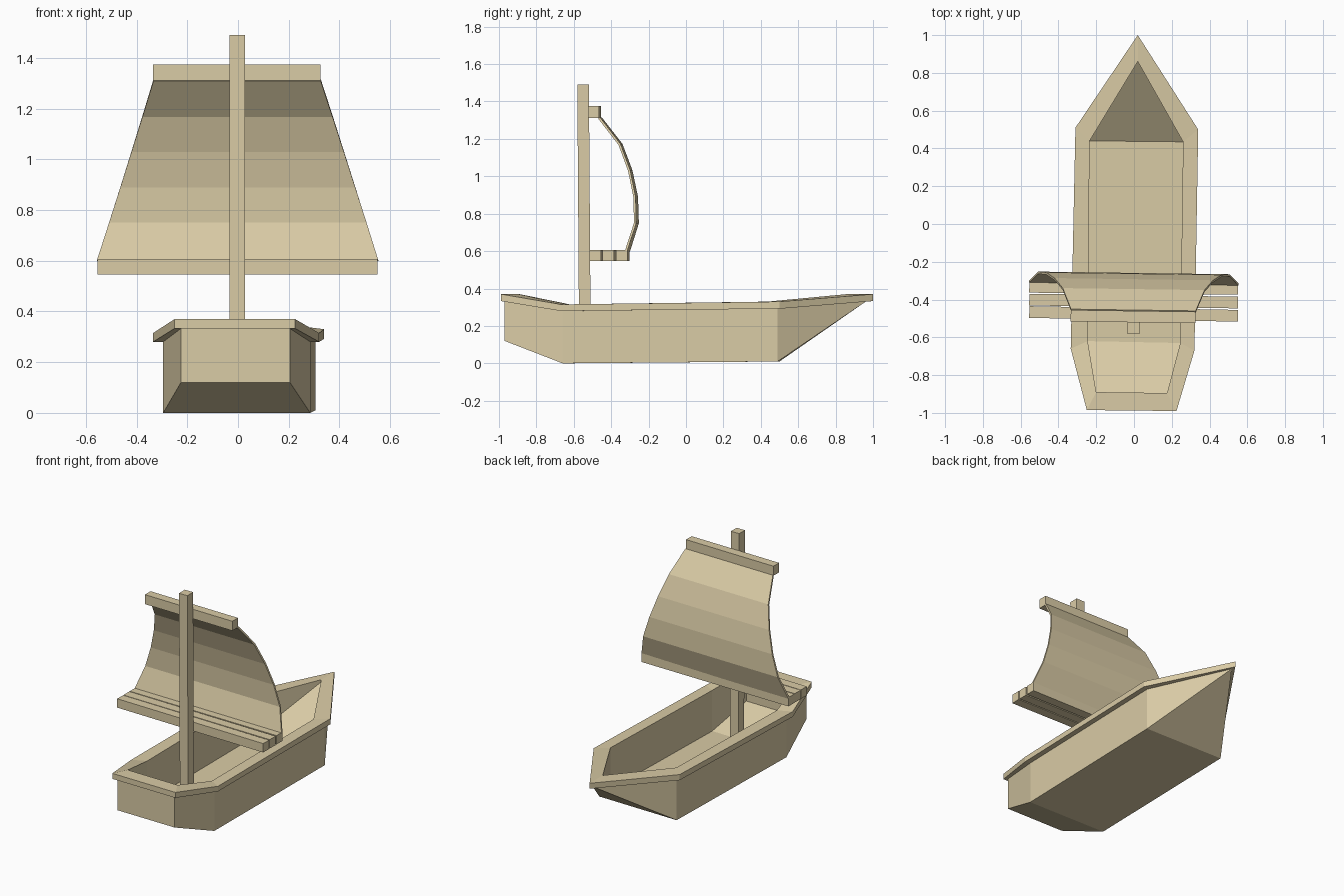
import bpy, bmesh
from mathutils import Matrix, Vector

cube = bpy.data.objects.get("Cube")
if cube:
    bpy.data.objects.remove(cube)

wood = bpy.data.materials.new("pale_wood")
wood.use_nodes = True
TAN = (0.70, 0.60, 0.38, 1)
wood.diffuse_color = TAN
wood.node_tree.nodes["Principled BSDF"].inputs["Base Color"].default_value = TAN


def add_object(name, bm):
    bmesh.ops.recalc_face_normals(bm, faces=bm.faces)
    mesh = bpy.data.meshes.new(name)
    bm.to_mesh(mesh)
    bm.free()
    mesh.materials.append(wood)
    ob = bpy.data.objects.new(name, mesh)
    bpy.context.collection.objects.link(ob)
    return ob


def beam(name, center, size, tilt=0.0, yaw=0.0):
    bm = bmesh.new()
    bmesh.ops.create_cube(bm, size=1, matrix=Matrix.Diagonal((*size, 1)))
    ob = add_object(name, bm)
    ob.location = center
    ob.rotation_euler = (tilt, 0, yaw)
    return ob


# Hull outlines: bow, left shoulder, left quarter, left stern, then the right side back
OUTER = [(0.02, 0.965), (0.305, 0.49), (0.285, -0.66), (0.205, -0.97),
         (-0.225, -0.965), (-0.295, -0.65), (-0.28, 0.50)]
RIM = [(0.02, 1.0), (0.34, 0.50), (0.32, -0.67), (0.225, -0.99),
       (-0.25, -0.985), (-0.335, -0.66), (-0.31, 0.51)]
INNER = [(0.02, 0.86), (0.26, 0.435), (0.245, -0.63), (0.175, -0.895),
         (-0.20, -0.89), (-0.245, -0.62), (-0.235, 0.44)]


def heights(bow, shoulder, quarter, stern):
    return [bow, shoulder, quarter, stern, stern, quarter, shoulder]


rim_top = heights(0.37, 0.33, 0.315, 0.37)
rim_low = heights(0.333, 0.292, 0.28, 0.333)
keel = heights(0.333, 0.01, 0.0, 0.12)
floor = heights(0.355, 0.05, 0.04, 0.16)

# Hollow hull with an overhanging rim, skinned ring by ring
bm = bmesh.new()
rings = [[bm.verts.new((x, y, z)) for (x, y), z in zip(outline, zs)]
         for outline, zs in ((OUTER, keel), (OUTER, rim_low), (RIM, rim_low),
                             (RIM, rim_top), (INNER, rim_top), (INNER, floor))]
for a, b in zip(rings, rings[1:]):
    for i in range(7):
        j = (i + 1) % 7
        bm.faces.new((a[i], a[j], b[j], b[i]))
for ring in (rings[0], rings[-1]):
    bow, l1, l2, l3, r3, r2, r1 = ring
    bm.faces.new((bow, l1, r1))
    bm.faces.new((l1, l2, r2, r1))
    bm.faces.new((l2, l3, r3, r2))
bmesh.ops.remove_doubles(bm, verts=bm.verts, dist=0.001)
add_object("hull", bm)

# Mast and spars
YAW = -0.014
beam("mast", (-0.003, -0.545, 0.767), (0.062, 0.062, 1.446), tilt=0.007)
beam("upper_yard", (-0.005, -0.49, 1.343), (0.66, 0.06, 0.064), yaw=YAW)
for i, y in enumerate((-0.476, -0.408, -0.338)):
    beam(f"lower_yard_{i + 1}", (-0.002, y, 0.576), (1.105, 0.062, 0.06),
         yaw=YAW + 0.004 * (i - 1))

# Billowing sail, widening toward the lower yard
PROFILE = [(-0.46, 1.312), (-0.35, 1.17), (-0.298, 1.03),
           (-0.269, 0.89), (-0.265, 0.75), (-0.313, 0.60)]
bm = bmesh.new()
rows = []
for y, z in PROFILE:
    half = 0.33 + (1.312 - z) / 0.712 * 0.225
    rows.append([bm.verts.new((s * half, y, z)) for s in (-1, 1)])
for a, b in zip(rows, rows[1:]):
    bm.faces.new((a[0], a[1], b[1], b[0]))
sail = add_object("sail", bm)
sail.rotation_euler.z = YAW
sail.location = Vector((-0.002 + 0.005, 0, 0))
solid = sail.modifiers.new("thickness", "SOLIDIFY")
solid.thickness = 0.012
solid.offset = 0
